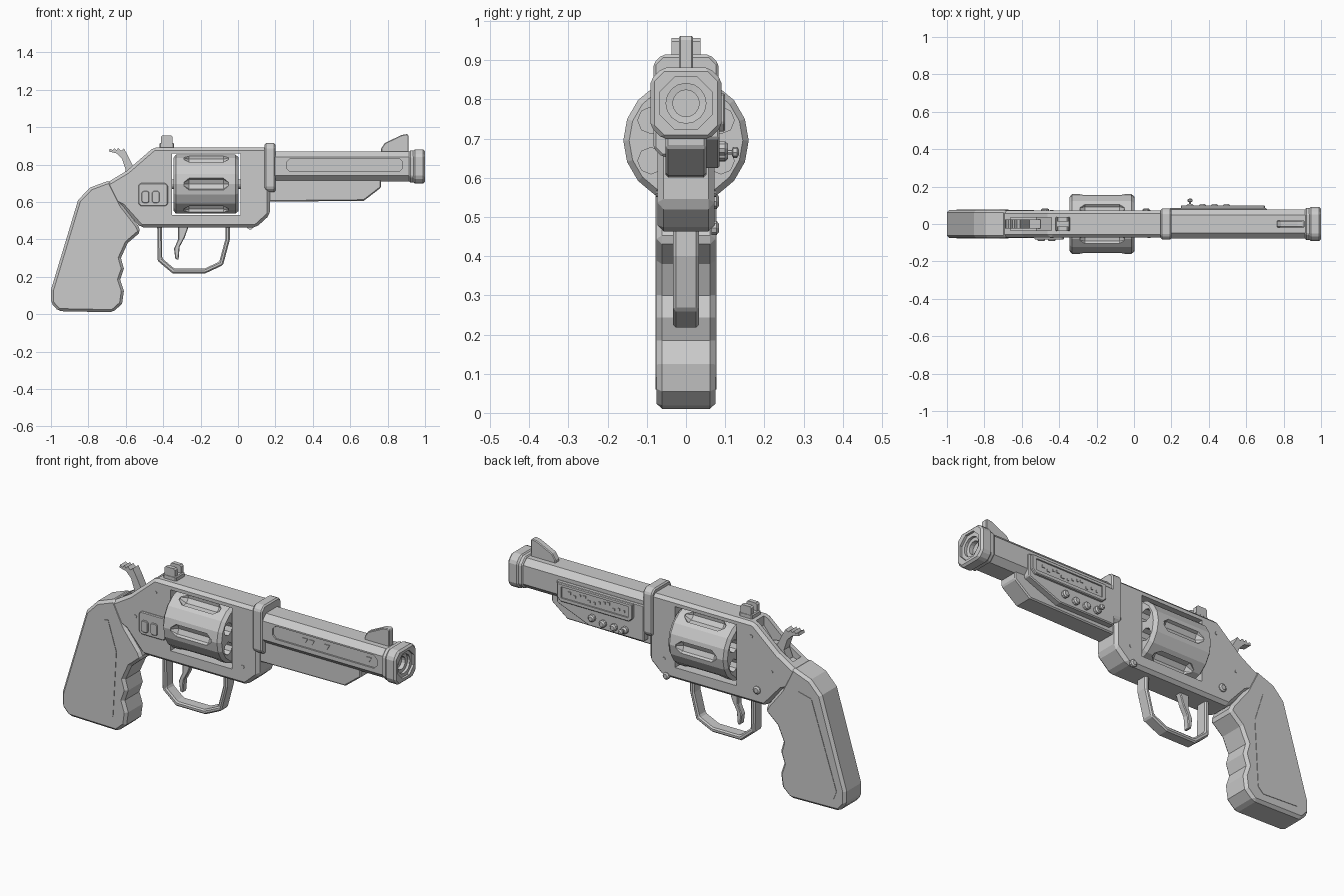
import bpy, bmesh, math, random
from mathutils import Vector

random.seed(4)
old = bpy.data.objects.get("Cube")
if old:
    bpy.data.objects.remove(old, do_unlink=True)

GREY = (0.6, 0.6, 0.6, 1)
metal = bpy.data.materials.new("plain grey")
metal.use_nodes = True
metal.diffuse_color = GREY
metal.node_tree.nodes["Principled BSDF"].inputs["Base Color"].default_value = GREY


def finish(name, bm, bevel=0):
    bmesh.ops.recalc_face_normals(bm, faces=bm.faces)
    me = bpy.data.meshes.new(name)
    bm.to_mesh(me)
    bm.free()
    me.materials.append(metal)
    ob = bpy.data.objects.new(name, me)
    bpy.context.scene.collection.objects.link(ob)
    if bevel:
        m = ob.modifiers.new("bevel", 'BEVEL')
        m.width, m.segments, m.limit_method = bevel, 1, 'ANGLE'
        m.angle_limit = math.radians(40)
    return ob


def loft(name, rings, bevel=0):
    bm = bmesh.new()
    loops = [[bm.verts.new(p) for p in ring] for ring in rings]
    for a, b in zip(loops, loops[1:]):
        for i in range(len(a)):
            j = (i + 1) % len(a)
            bm.faces.new((a[i], a[j], b[j], b[i]))
    bm.faces.new(loops[0])
    bm.faces.new(loops[-1])
    return finish(name, bm, bevel)


def place(axis, t, a, b):
    return Vector((t, a, b)) if axis == 'x' else Vector((a, t, b))


def extrude(name, pts, lo, hi, axis='y', bevel=0):
    return loft(name, [[place(axis, t, *p) for p in pts] for t in (lo, hi)], bevel)


def lathe(name, axis, prof, a, b, n=12, turn=0):
    ang = [2 * math.pi * i / n + turn for i in range(n)]
    return loft(name, [[place(axis, t, a + r * math.cos(k), b + r * math.sin(k))
                        for k in ang] for t, r in prof])


def rect(a0, a1, b0, b1, c=0):
    """Rectangle outline with corners cut by c."""
    if not c:
        return [(a0, b0), (a1, b0), (a1, b1), (a0, b1)]
    return [(a0 + c, b0), (a1 - c, b0), (a1, b0 + c), (a1, b1 - c),
            (a1 - c, b1), (a0 + c, b1), (a0, b1 - c), (a0, b0 + c)]


def apply_mod(ob, mod):
    bpy.context.view_layer.objects.active = ob
    bpy.ops.object.modifier_apply(modifier=mod.name)


def cut(ob, cutter):
    for m in list(ob.modifiers):
        apply_mod(ob, m)
    m = ob.modifiers.new("cut", 'BOOLEAN')
    m.operation, m.solver, m.object = 'DIFFERENCE', 'EXACT', cutter
    apply_mod(ob, m)
    bpy.data.objects.remove(cutter, do_unlink=True)


# Frame with cylinder window and hammer slot
frame = extrude("frame", [
    (-.8, .66), (-.685, .712), (-.594, .767), (-.45, .892), (.17, .892), (.17, .53),
    (.096, .463), (-.52, .463), (-.62, .575)], -.073, .073, bevel=.016)
cut(frame, extrude("window_cutter", rect(-.352, .014, .53, .858), -.2, .2))
cut(frame, extrude("slot_cutter", [(-.66, .7), (-.52, .74), (-.44, .84), (-.44, .95),
                                   (-.66, .95)], -.034, .034))

# Grip with finger waves and side panels
extrude("grip", [
    (-.855, .61), (-.79, .677), (-.685, .716), (-.62, .585), (-.535, .475), (-.52, .44),
    (-.59, .38), (-.626, .3), (-.61, .243), (-.63, .185), (-.61, .125), (-.62, .055),
    (-.67, .01), (-.96, .016), (-1, .06), (-1, .13)], -.0755, .0755, bevel=.014)
for side, s in (("right", -1), ("left", 1)):
    extrude("grip_panel_" + side, [
        (-.8, .58), (-.72, .6), (-.67, .44), (-.69, .09), (-.72, .06), (-.93, .07),
        (-.95, .12)], s * .07, s * .078)

# Cylinder with flutes and chambers
AX = .695
drum = lathe("cylinder", 'x', [(-.346, .142), (-.332, .16), (-.014, .16), (.004, .145)],
             0, AX, 18)
for i in range(6):
    k = math.pi * i / 3
    y, z = math.cos(k), math.sin(k)
    cut(drum, lathe("flute_cutter", 'x', [(-.29, .012), (-.262, .036), (-.078, .036),
                                          (-.05, .012)], .165 * y, AX + .165 * z, 8, k))
    k += math.pi / 6
    y, z = .103 * math.cos(k), .103 * math.sin(k)
    for lo, hi in ((-.4, -.25), (-.1, .1)):
        cut(drum, lathe("chamber_cutter", 'x', [(lo, .034), (hi, .034)], y, AX + z, 8))
lathe("cylinder_pin", 'x', [(-.37, .025), (.03, .025)], 0, AX)

# Barrel with slot panel on its right side
BZ = .79
barrel = extrude("barrel", rect(-.077, .077, BZ - .08, BZ + .08, .03), .15, .93, 'x')
cut(barrel, extrude("side_slot_cutter", rect(.26, .88, .762, .832, .018), -.1, -.068))
for x in (.42, .46, .55, .8):
    extrude("slot_mark", [(x, .785), (x + .03, .785), (x + .045, .81), (x + .015, .81)],
            -.072, -.066)

# Muzzle with stepped bore
extrude("muzzle_collar", rect(-.085, .085, BZ - .085, BZ + .085, .031), .915, .95, 'x', .006)
muzzle = extrude("muzzle", rect(-.091, .091, BZ - .091, BZ + .091, .031), .935, 1, 'x', .01)
cut(muzzle, lathe("muzzle_recess_cutter", 'x', [(.988, .073), (1.1, .073)], 0, BZ, 8,
                  math.pi / 8))
cut(muzzle, lathe("bore_cutter", 'x', [(.94, .034), (.972, .034), (.974, .051),
                                       (1.1, .051)], 0, BZ, 16))

# Band and lug under the barrel
extrude("barrel_band", rect(-.083, .083, .653, .914, .022), .143, .2, 'x', .007)
extrude("barrel_lug", [(.16, .601), (.673, .606), (.765, .677), (.765, .73), (.16, .73)],
        -.052, .052, bevel=.006)

# Sights
extrude("rear_sight_base", rect(-.42, -.342, .88, .915), -.038, .038, bevel=.005)
for s in (-1, 1):
    extrude("rear_sight_post", rect(-.413, -.35, .9, .956, .008), s * .014, s * .037)
extrude("front_sight", [(.765, .86), (.765, .885), (.785, .915), (.875, .958),
                        (.905, .963), (.912, .955), (.912, .86)], -.018, .018, bevel=.004)

# Hammer with serrated spur
extrude("hammer", [
    (-.5, .72), (-.5, .78), (-.56, .79), (-.59, .85), (-.61, .885), (-.625, .873),
    (-.64, .888), (-.65, .876), (-.66, .888), (-.67, .876), (-.685, .885), (-.69, .87),
    (-.65, .86), (-.62, .83), (-.6, .77), (-.62, .72)], -.024, .024)

# Trigger and guard
extrude("trigger", [(-.26, .48), (-.285, .41), (-.312, .36), (-.318, .29), (-.335, .295),
                    (-.342, .35), (-.32, .4), (-.32, .48)], -.017, .017, bevel=.004)
extrude("trigger_guard", [
    (-.432, .48), (-.43, .285), (-.35, .218), (-.175, .218), (-.08, .262), (-.043, .4),
    (-.043, .48), (-.068, .48), (-.068, .4), (-.1, .28), (-.18, .243), (-.34, .243),
    (-.405, .298), (-.407, .48)], -.033, .033, bevel=.007)

# Switch plate with two buttons on the right side
extrude("switch_plate", rect(-.533, -.375, .578, .7, .012), -.083, -.06, bevel=.004)
for x in (-.515, -.46):
    extrude("switch_button", rect(x, x + .04, .595, .658, .008), -.09, -.07, bevel=.003)

# Control box and screen on the left side
extrude("control_box", [(.19, .625), (.52, .625), (.71, .7), (.71, .82), (.19, .82)],
        .04, .086, bevel=.005)
screen = extrude("screen_bezel", [(.27, .718), (.68, .718), (.7, .74), (.7, .815),
                                  (.25, .815), (.25, .738)], .08, .1, bevel=.004)
cut(screen, extrude("screen_cutter", rect(.275, .675, .738, .798), .092, .2))
for i in range(12):
    x, z = .3 + .029 * i, random.uniform(.748, .776)
    extrude("screen_mark", rect(x, x + random.uniform(.008, .02), z, z + .012), .09, .096)
for x, z in ((.3, .662), (.365, .66), (.43, .662), (.495, .675)):
    lathe("control_knob", 'y', [(.08, .019), (.1, .019), (.107, .012)], x, z, 10)
lathe("control_stick", 'y', [(.1, .006), (.117, .006), (.12, .014), (.13, .014),
                             (.135, .007)], .3, .665, 8)

# Frame pins
for x, z, r in ((-.475, .54, .021), (.065, .472, .019)):
    lathe("frame_pin", 'y', [(.065, r), (.078, r), (.084, r * .6)], x, z, 10)
for s in (-1, 1):
    for x, z in ((-.44, .82), (-.56, .66), (.08, .56)):
        lathe("frame_screw", 'y', [(s * .07, .009), (s * .076, .009)], x, z, 8)
